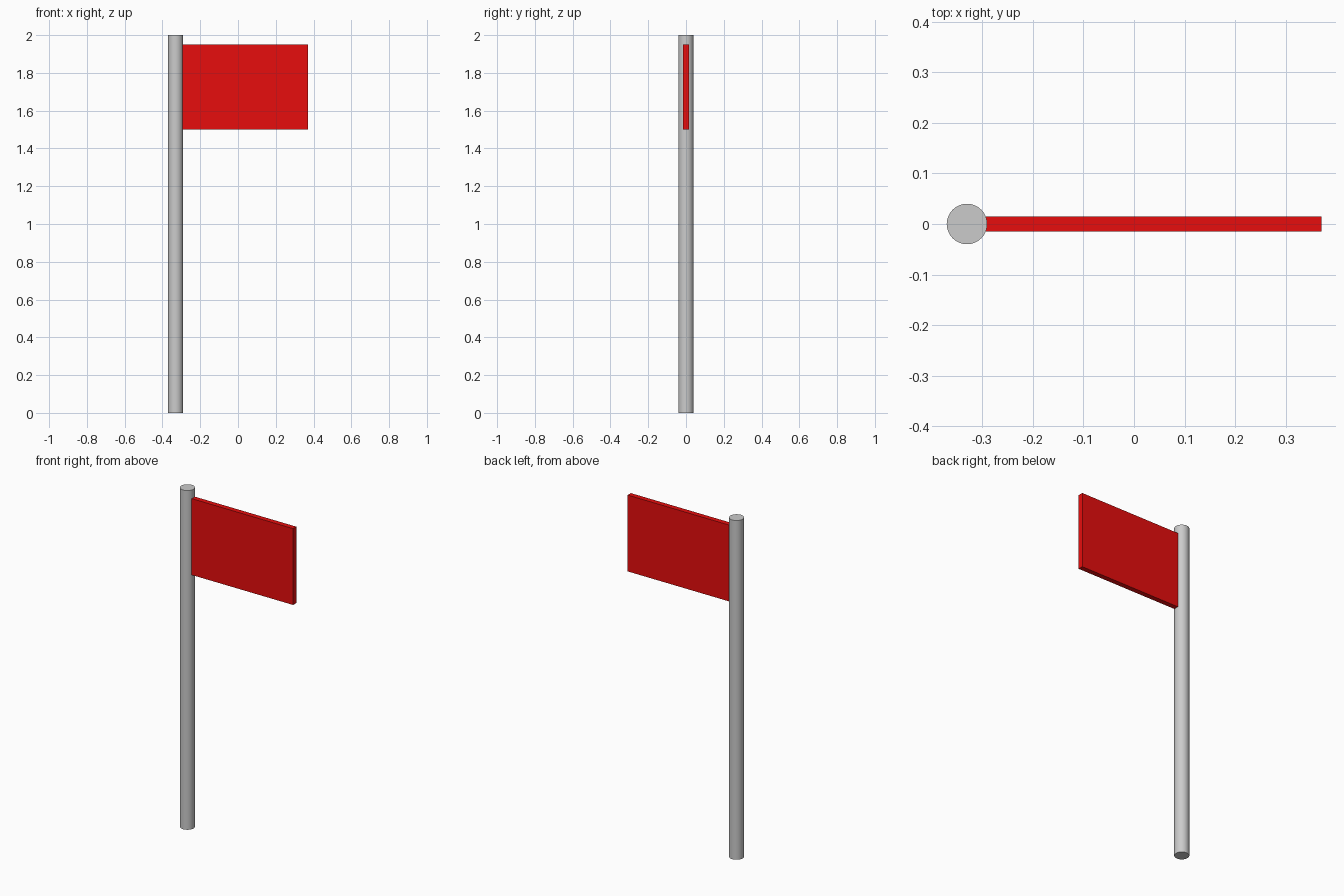
import bpy
import math

if "Cube" in bpy.data.objects:
    bpy.data.objects.remove(bpy.data.objects["Cube"])

POLE_X = -0.33
FLAG_W, FLAG_T, FLAG_H = 0.70, 0.03, 0.45

# Pole: smooth round post standing on the ground
bpy.ops.mesh.primitive_cylinder_add(vertices=32, radius=0.04, depth=2.0,
                                    location=(POLE_X, 0, 1.0))
pole = bpy.context.object
pole.name = "pole"
bpy.ops.object.shade_smooth_by_angle(angle=math.radians(30))

# Flag: thin flat panel starting at the pole's axis
bpy.ops.mesh.primitive_cube_add(size=1, location=(POLE_X + FLAG_W / 2, 0, 1.5 + FLAG_H / 2))
flag = bpy.context.object
flag.name = "flag"
flag.scale = (FLAG_W, FLAG_T, FLAG_H)
bpy.ops.object.transform_apply(location=False, rotation=False, scale=True)

red = bpy.data.materials.new("flag_red")
red.diffuse_color = (0.8, 0.004, 0.004, 1)
red.use_nodes = True
red.node_tree.nodes["Principled BSDF"].inputs["Base Color"].default_value = red.diffuse_color
flag.data.materials.append(red)
